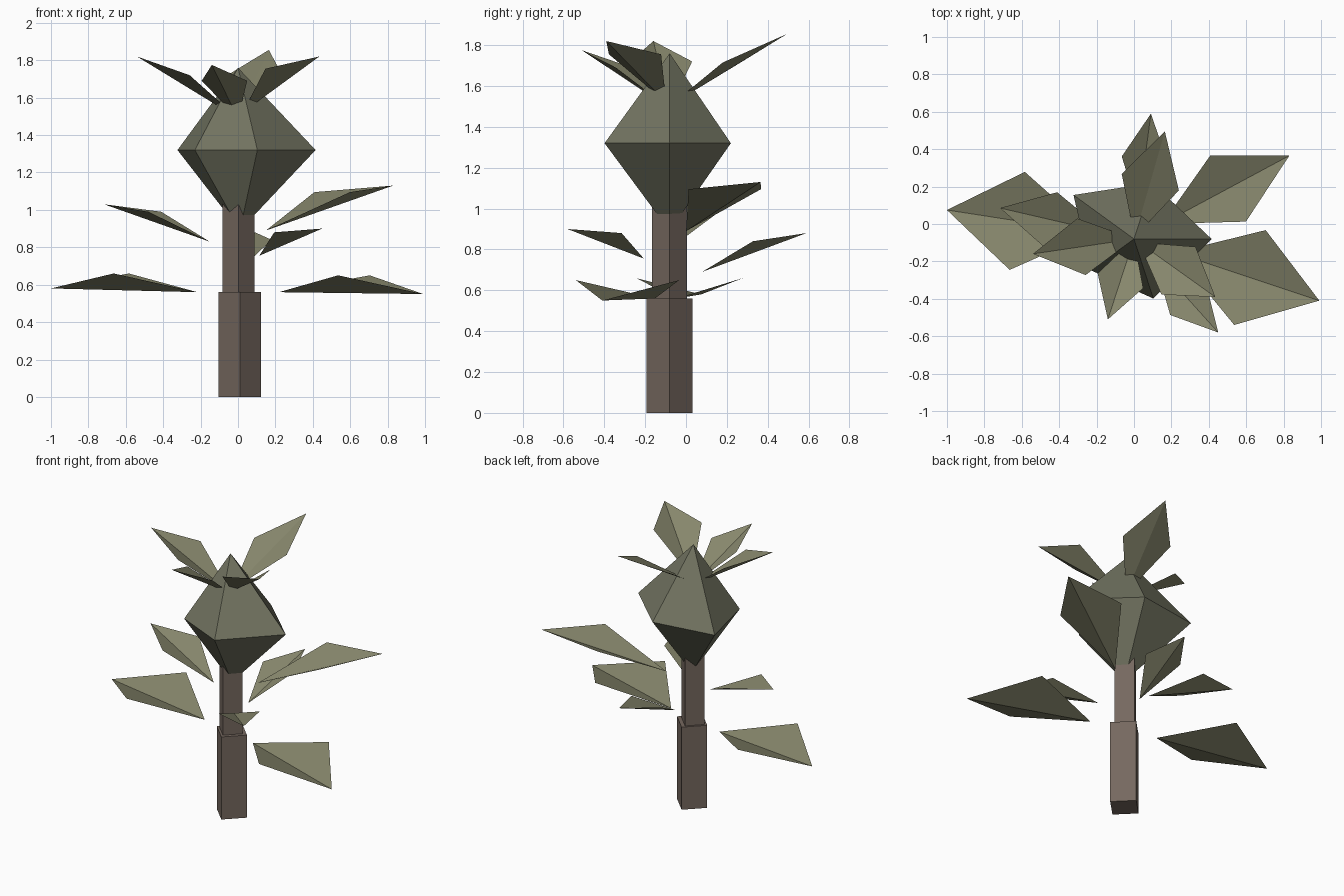
import bpy
from math import radians, sin, cos, pi

if "Cube" in bpy.data.objects:
    bpy.data.objects.remove(bpy.data.objects["Cube"])

CX, CY = 0.0, -0.08          # plant axis


def material(name, rgb):
    m = bpy.data.materials.new(name)
    m.diffuse_color = (*rgb, 1)
    m.use_nodes = True
    m.node_tree.nodes["Principled BSDF"].inputs["Base Color"].default_value = m.diffuse_color
    return m


LEAF = material("leaf_green", (0.24, 0.24, 0.15))
BUD = material("bud_green", (0.17, 0.175, 0.12))
BARK = material("bark_brown", (0.18, 0.14, 0.115))


def build(name, verts, faces, mat):
    me = bpy.data.meshes.new(name)
    me.from_pydata(verts, [], faces)
    me.materials.append(mat)
    ob = bpy.data.objects.new(name, me)
    bpy.context.collection.objects.link(ob)
    return ob


def stem(name, r, z0, z1, dx):
    # four-sided post, one edge facing front
    bpy.ops.mesh.primitive_cylinder_add(vertices=4, radius=r, depth=z1 - z0,
                                        location=(CX + dx, CY, (z0 + z1) / 2))
    ob = bpy.context.object
    ob.name = name
    ob.data.materials.append(BARK)


def leaf(name, angle, r0, r1, half, z0, zw, z1):
    # folded kite: base, tip and two raised side corners
    a = radians(angle)

    def at(r, s, z):
        return (CX + r * cos(a) - s * sin(a), CY + r * sin(a) + s * cos(a), z)
    rm = r0 + 0.52 * (r1 - r0)
    build(name, [at(r0, 0, z0), at(rm, -half, zw), at(r1, 0, z1), at(rm, half, zw)],
          [(0, 1, 2), (0, 2, 3)], LEAF)


# Stem
stem("lower_stem", 0.113, 0.0, 0.56, 0.01)
stem("upper_stem", 0.086, 0.56, 1.08, 0.003)

# Bud: uneven five-sided double pyramid
radii = [0.415, 0.315, 0.40, 0.285, 0.335]
ring = [(CX + r * cos(2 * pi * i / 5), CY + r * sin(2 * pi * i / 5), 1.32)
        for i, r in enumerate(radii)]
faces = []
for i in range(5):
    j = (i + 1) % 5
    faces += [(i, j, 5), (j, i, 6)]
build("bud", ring + [(CX, CY, 1.76), (CX + 0.01, CY, 0.89)], faces, BUD)

# Leaves: angle, base radius, tip radius, half width, base z, side z, tip z
leaves = {
    "lower_leaf_right": (-18.4, 0.23, 1.044, 0.267, 0.56, 0.65, 0.55),
    "lower_leaf_left": (171.2, 0.22, 1.012, 0.265, 0.56, 0.66, 0.58),
    "middle_leaf_right": (28.2, 0.17, 0.942, 0.201, 0.89, 1.095, 1.13),
    "middle_leaf_left": (167.0, 0.155, 0.735, 0.151, 0.83, 0.99, 1.03),
    "middle_leaf_back": (82.3, 0.16, 0.676, 0.124, 0.69, 0.84, 0.88),
    "middle_leaf_front": (-48.0, 0.17, 0.673, 0.128, 0.755, 0.88, 0.90),
    "crown_leaf_left": (188.4, 0.0, 0.546, 0.153, 1.49, 1.72, 1.82),
    "crown_leaf_right": (-35.5, 0.03, 0.534, 0.157, 1.52, 1.755, 1.82),
    "crown_leaf_front": (252.0, 0.0, 0.452, 0.128, 1.49, 1.69, 1.775),
    "crown_leaf_back": (74.0, 0.01, 0.598, 0.159, 1.51, 1.715, 1.855),
}
for name, spec in leaves.items():
    leaf(name, *spec)
